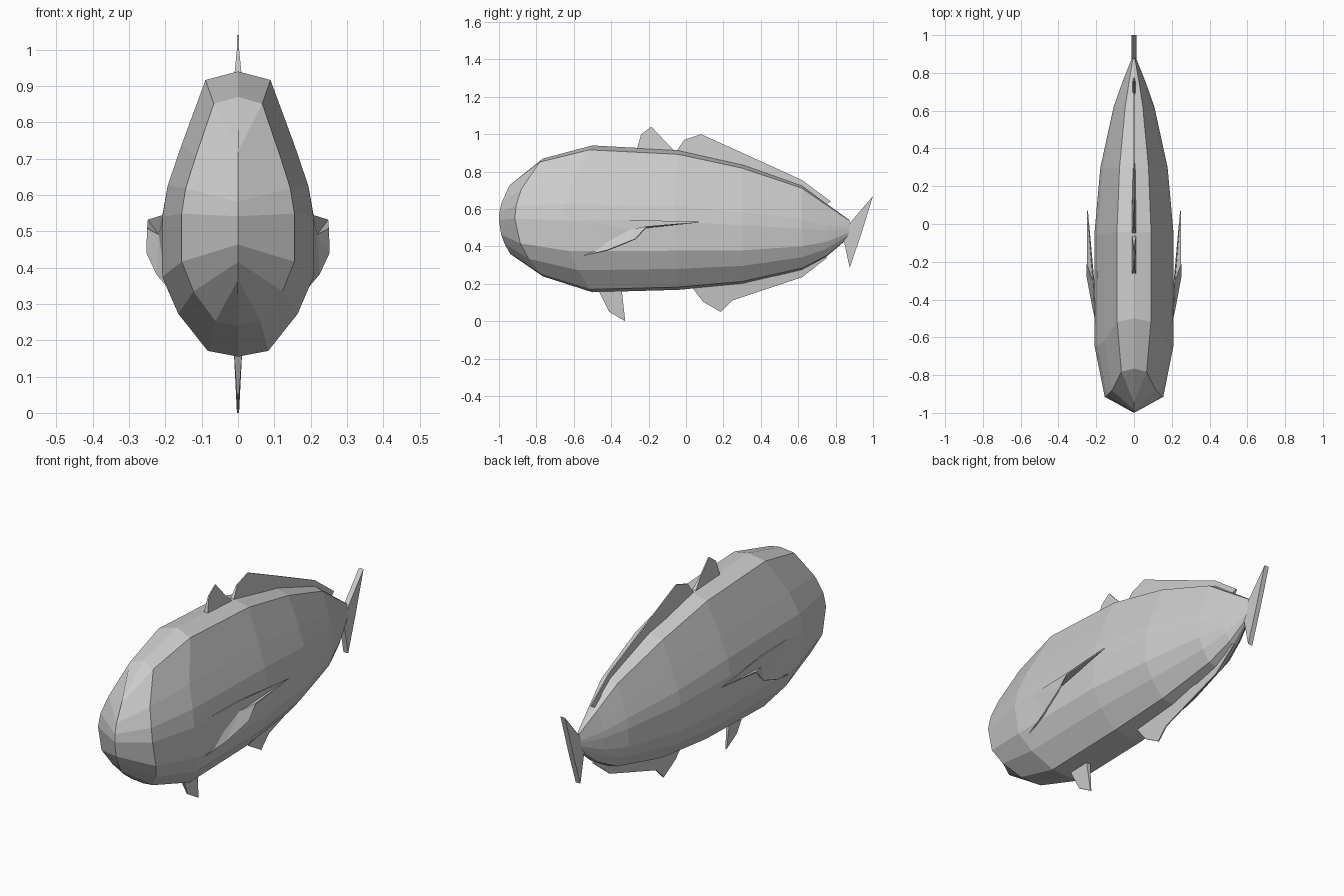
import bpy

if "Cube" in bpy.data.objects:
    bpy.data.objects.remove(bpy.data.objects["Cube"])

def make(name, verts, faces):
    me = bpy.data.meshes.new(name)
    me.from_pydata(verts, [], faces)
    me.update()
    ob = bpy.data.objects.new(name, me)
    bpy.context.collection.objects.link(ob)
    return ob

# Body: half cross-section (width fraction, height fraction), top to bottom
SECTION = [(0, 1), (.43, .97), (.75, .74), (.93, .6), (1, .49),
           (1, .28), (.79, .15), (.4, .02), (0, 0)]
# Stations: y at mid height, top z, bottom z, half width, backward bow of the rims
STATIONS = [(-1.0, .73, .36, .0, .06), (-.915, .87, .24, .155, .15),
            (-.65, .94, .155, .208, .15), (-.06, .915, .168, .21, .02),
            (.30, .838, .20, .178, 0), (.62, .725, .275, .108, 0),
            (.75, .63, .345, .062, 0), (.875, .54, .45, .012, 0)]

ring = SECTION + [(-x, z) for x, z in SECTION[-2:0:-1]]
n = len(ring)
verts, faces = [], []
for y, top, bottom, width, bow in STATIONS:
    for fx, fz in ring:
        verts.append((fx * width, y + bow * (2 * fz - 1) ** 2,
                      bottom + fz * (top - bottom)))
for s in range(len(STATIONS) - 1):
    for i in range(n):
        j = (i + 1) % n
        faces.append((s * n + i, s * n + j, (s + 1) * n + j, (s + 1) * n + i))
faces.append(tuple(range((len(STATIONS) - 1) * n, len(STATIONS) * n)))
body = make("body", verts, faces)
weld = body.modifiers.new("nose_weld", 'WELD')   # joins both sides at the nose keel
weld.merge_threshold = .0005

def fin(name, outline, base, thick=.012, edge=.003):
    """Thin upright fin in the yz plane; the `base` points are thicker than the rim."""
    m = len(outline)
    half = [thick if i in base else edge for i in range(m)]
    vs = [(sgn * h, y, z) for sgn in (1, -1) for h, (y, z) in zip(half, outline)]
    fs = [tuple(range(m)), tuple(range(2 * m - 1, m - 1, -1))]
    fs += [(i, i + m, (i + 1) % m + m, (i + 1) % m) for i in range(m)]
    return make(name, vs, fs)

# Fins along the back
fin("front_dorsal_fin", [(-.265, .91), (-.24, 1.0), (-.185, 1.04), (-.11, .96),
                         (-.05, .90)], (0, 4))
fin("rear_dorsal_fin", [(-.06, .895), (-.01, .97), (.08, 1.0), (.28, .91),
                        (.62, .755), (.775, .64), (.73, .615), (.6, .70),
                        (.28, .81)], (0, 6, 7, 8))
# Fins along the belly
fin("pelvic_fin", [(-.475, .18), (-.41, .05), (-.325, 0), (-.345, .18)], (0, 3))
fin("anal_fin", [(.03, .185), (.09, .105), (.185, .05), (.245, .11), (.62, .235),
                 (.755, .34), (.73, .36), (.6, .29), (.3, .22)], (0, 6, 7, 8))
# Tail fin
fin("tail_fin", [(.84, .45), (.875, .285), (.935, .46), (1.0, .67), (.88, .53)],
    range(5), .013)

# Side fins: flat blades leaving the flanks at a shallow angle
BLADE = [(.195, -.55, .35), (.203, -.58, .545), (.213, -.30, .542), (.246, .07, .53),
         (.250, -.21, .505), (.250, -.27, .44), (.222, -.42, .38)]
for side, name in ((1, "left_pectoral_fin"), (-1, "right_pectoral_fin")):
    c = (side * .215, -.3, .49)
    m = len(BLADE)
    pts = [(side * x, y, z) for x, y, z in BLADE] + [c]
    tris = [(i, (i + 1) % m, m)[::side] for i in range(m)]
    blade = make(name, pts, tris)
    solid = blade.modifiers.new("thickness", 'SOLIDIFY')
    solid.thickness = .006
    solid.offset = 0
